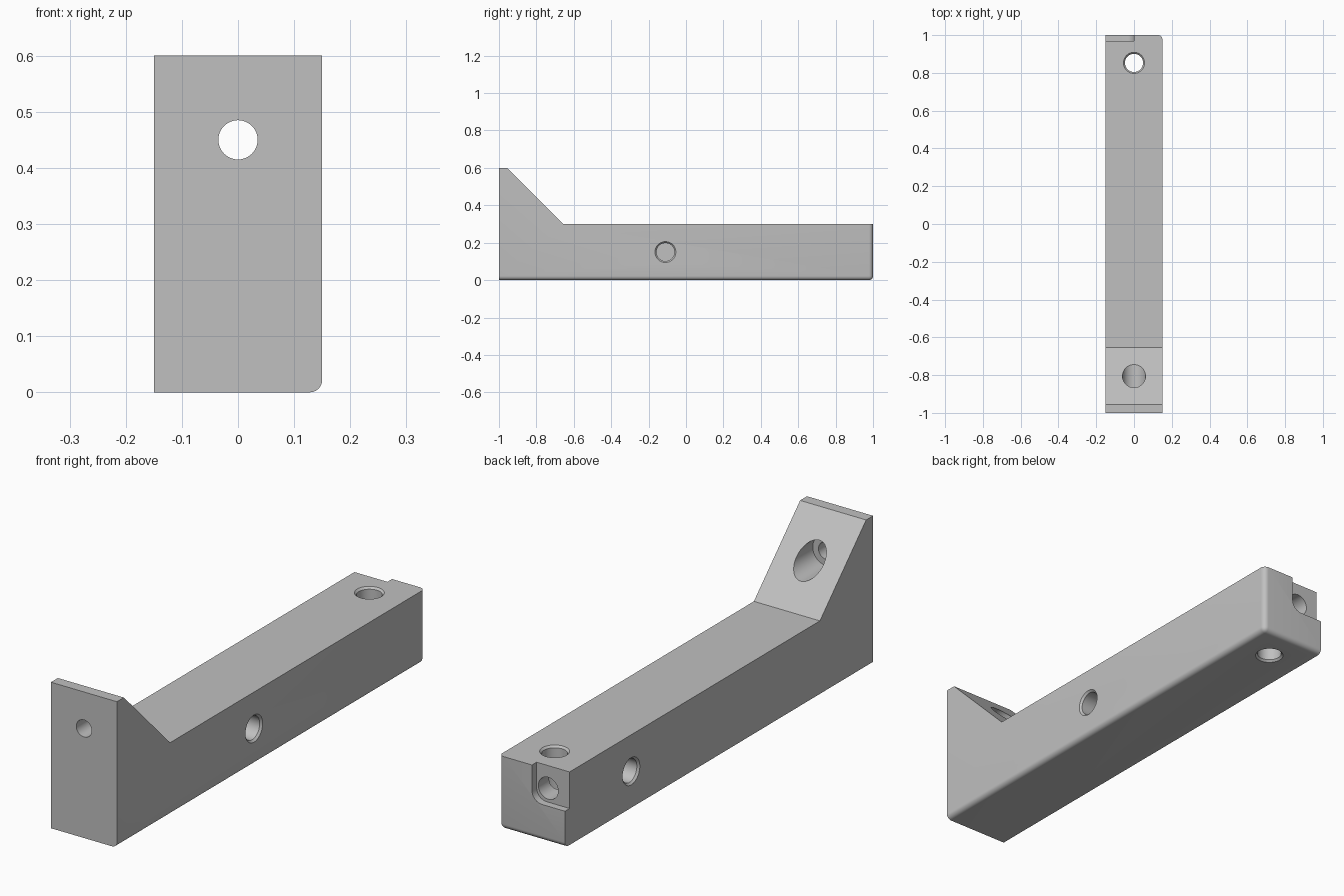
import bpy, bmesh, math
from mathutils import Vector

if "Cube" in bpy.data.objects:
    bpy.data.objects.remove(bpy.data.objects["Cube"])

grey = bpy.data.materials.new("plain_grey")
grey.use_nodes = True
grey.diffuse_color = (0.53, 0.53, 0.53, 1)
grey.node_tree.nodes["Principled BSDF"].inputs["Base Color"].default_value = (0.53, 0.53, 0.53, 1)

HALF = 0.15      # half the bar width
EDGE = 0.022     # rounding of the outer edges


def add_object(name, bm):
    bmesh.ops.recalc_face_normals(bm, faces=bm.faces)
    mesh = bpy.data.meshes.new(name)
    bm.to_mesh(mesh)
    bm.free()
    mesh.materials.append(grey)
    obj = bpy.data.objects.new(name, mesh)
    bpy.context.collection.objects.link(obj)
    return obj


def round_edges(bm, test, radius):
    """Round every edge whose two end points both pass the test."""
    edges = [e for e in bm.edges if test(e.verts[0].co, e.verts[1].co)]
    bmesh.ops.bevel(bm, geom=edges, offset=radius, segments=6, profile=0.5, affect='EDGES')


def bore(name, mouth, direction, profile, sides=48):
    """Round cutter: profile lists (depth, radius) from the mouth inwards."""
    bm = bmesh.new()
    turn = Vector(direction).to_track_quat('Z', 'Y')
    rings = []
    for depth, radius in profile:
        ring = []
        for i in range(sides):
            a = math.tau * i / sides
            p = Vector((radius * math.cos(a), radius * math.sin(a), depth))
            ring.append(bm.verts.new(Vector(mouth) + turn @ p))
        rings.append(ring)
    for low, high in zip(rings, rings[1:]):
        for i in range(sides):
            j = (i + 1) % sides
            bm.faces.new((low[i], low[j], high[j], high[i]))
    bm.faces.new(rings[0])
    bm.faces.new(rings[-1])
    return add_object(name, bm)


def cut(target, cutter):
    mod = target.modifiers.new("cut", 'BOOLEAN')
    mod.operation = 'DIFFERENCE'
    mod.solver = 'EXACT'
    mod.object = cutter
    bpy.context.view_layer.objects.active = target
    bpy.ops.object.modifier_apply(modifier=mod.name)
    bpy.data.objects.remove(cutter)


# Bar with a raised, sloped front end: side profile extruded across the width
bm = bmesh.new()
side = [(-1, 0), (1, 0), (1, 0.3), (-0.655, 0.3), (-0.955, 0.6), (-1, 0.6)]
face = bm.faces.new([bm.verts.new((-HALF, y, z)) for y, z in side])
new = bmesh.ops.extrude_face_region(bm, geom=[face])["geom"]
bmesh.ops.translate(bm, vec=(2 * HALF, 0, 0),
                    verts=[v for v in new if isinstance(v, bmesh.types.BMVert)])


def outer_edge(a, b):
    left = min(a.x, b.x) > HALF - 0.001
    bottom = max(a.z, b.z) < 0.001
    back = min(a.y, b.y) > 0.999
    return left + bottom + back >= 2


round_edges(bm, outer_edge, EDGE)
bar = add_object("bracket_bar", bm)

# Shallow notch in the top right of the back end
bm = bmesh.new()
bmesh.ops.create_cube(bm, size=1)
for v in bm.verts:
    v.co = (0 if v.co.x > 0 else -0.25,
            1.1 if v.co.y > 0 else 0.97,
            0.4 if v.co.z > 0 else 0.15)
round_edges(bm, lambda a, b: min(a.x, b.x) > -0.001 and max(a.z, b.z) < 0.151, 0.045)
cut(bar, add_object("notch_cutter", bm))

# Upright through hole, chamfered at both ends
cut(bar, bore("upright_hole", (0, 0.853, 0.3), (0, 0, -1),
              [(-0.008, 0.064), (0.008, 0.048), (0.292, 0.048), (0.308, 0.064)]))

# Chamfered blind holes, one in each side
blind = [(-0.008, 0.064), (0.008, 0.048), (0.2, 0.048)]
cut(bar, bore("left_hole", (HALF, -0.11, 0.15), (-1, 0, 0), blind))
cut(bar, bore("right_hole", (-HALF, 0.57, 0.15), (1, 0, 0), blind))

# Small hole in the notch, running into the upright hole
cut(bar, bore("notch_hole", (-0.053, 1.02, 0.207), (0, -1, 0), [(0, 0.045), (0.15, 0.045)]))

# Stepped hole through the raised front end
cut(bar, bore("front_hole", (0, -1.05, 0.45), (0, 1, 0),
              [(0, 0.035), (0.14, 0.035), (0.14, 0.061), (0.5, 0.061)]))

# Smooth the rounded parts, keep the rest crisp
bpy.ops.object.select_all(action='DESELECT')
bar.select_set(True)
bpy.context.view_layer.objects.active = bar
bpy.ops.object.shade_smooth_by_angle(angle=math.radians(30))
